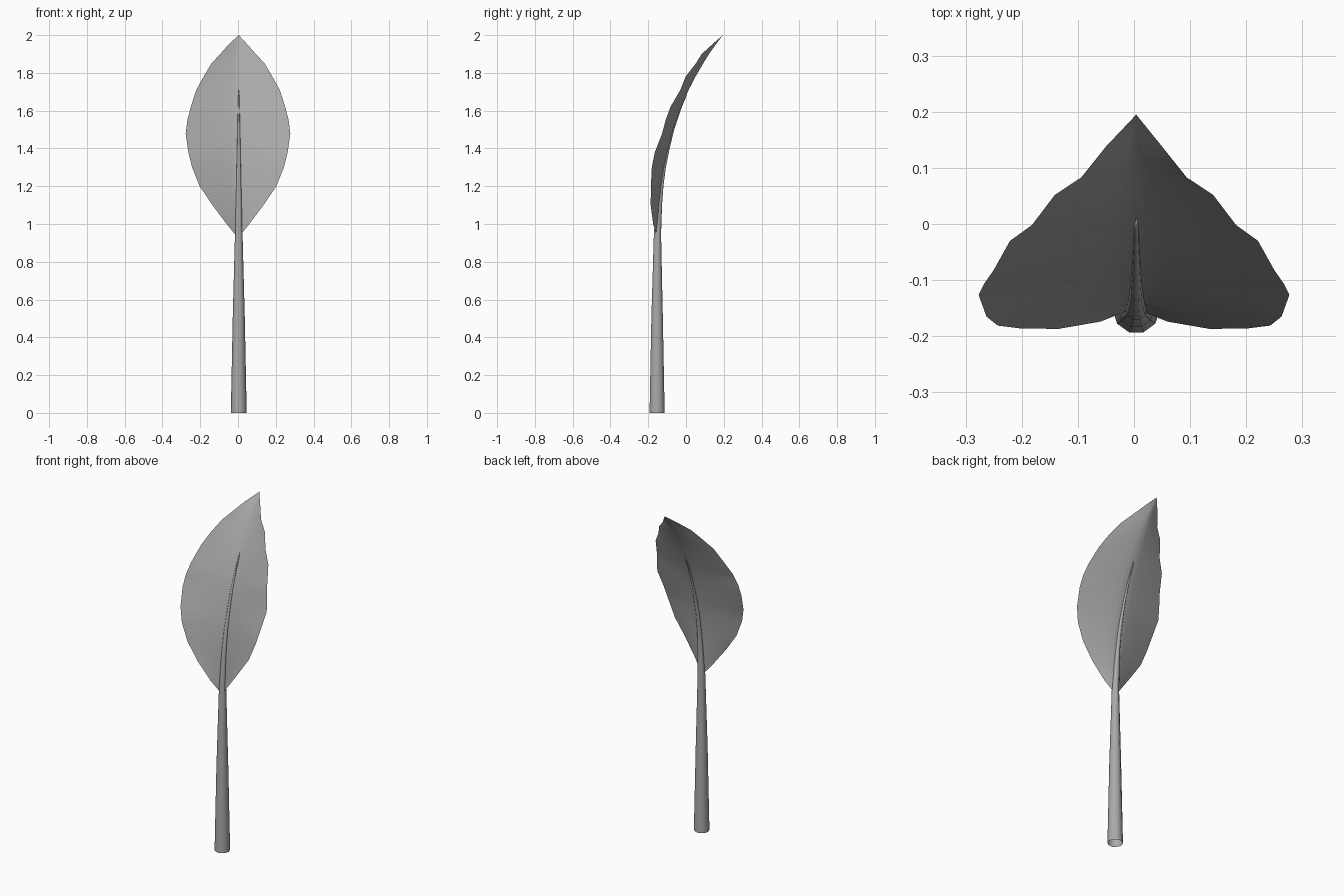
import bpy, bmesh, math

if "Cube" in bpy.data.objects:
    bpy.data.objects.remove(bpy.data.objects["Cube"])

grey = bpy.data.materials.new("mid_grey")
grey.diffuse_color = (0.4, 0.4, 0.4, 1)
grey.use_nodes = True
grey.node_tree.nodes["Principled BSDF"].inputs["Base Color"].default_value = grey.diffuse_color


def make_object(name, bm, angle):
    mesh = bpy.data.meshes.new(name)
    bm.to_mesh(mesh)
    bm.free()
    mesh.materials.append(grey)
    obj = bpy.data.objects.new(name, mesh)
    bpy.context.collection.objects.link(obj)
    bpy.context.view_layer.objects.active = obj
    obj.select_set(True)
    bpy.ops.object.shade_smooth_by_angle(angle=math.radians(angle))
    obj.select_set(False)
    return obj


# Leaf blade: rows of (height, half width, midrib y, edge y)
ROWS = [(0.94, 0.012, -0.150, -0.155), (1.00, 0.060, -0.146, -0.174),
        (1.10, 0.135, -0.140, -0.187), (1.20, 0.203, -0.130, -0.186),
        (1.30, 0.243, -0.115, -0.181), (1.38, 0.263, -0.098, -0.165),
        (1.48, 0.277, -0.073, -0.126), (1.55, 0.268, -0.052, -0.108),
        (1.62, 0.250, -0.025, -0.082), (1.71, 0.221, 0.014, -0.030),
        (1.78, 0.182, 0.050, -0.002), (1.85, 0.141, 0.091, 0.052),
        (1.90, 0.094, 0.122, 0.083), (1.95, 0.050, 0.157, 0.138)]
SIDE = 6
bm = bmesh.new()
grid = []
for z, w, mid, edge in ROWS:
    row = []
    for i in range(-SIDE, SIDE + 1):
        t = i / SIDE
        a = abs(t)
        x = w * t + 0.004 * (1 - a)
        y = mid + (edge - mid) * a ** 1.2
        row.append(bm.verts.new((x, y, z)))
    grid.append(row)
tip = bm.verts.new((0.004, 0.195, 2.0))
for lo, hi in zip(grid, grid[1:]):
    for i in range(2 * SIDE):
        bm.faces.new((lo[i], lo[i + 1], hi[i + 1], hi[i]))
for i in range(2 * SIDE):
    bm.faces.new((grid[-1][i], grid[-1][i + 1], tip))
make_object("leaf_blade", bm, 60)

# Stem: open tapered tube that runs up into the midrib, rings of (height, y, radius)
RINGS = [(0.0, -0.153, 0.042), (0.5, -0.153, 0.032), (0.95, -0.151, 0.020),
         (1.1, -0.142, 0.016), (1.2, -0.132, 0.013), (1.3, -0.117, 0.011),
         (1.4, -0.095, 0.009), (1.5, -0.069, 0.007), (1.6, -0.034, 0.005),
         (1.67, -0.005, 0.004)]
N = 10
bm = bmesh.new()
rings = [[bm.verts.new((0.004 + r * math.cos(2 * math.pi * k / N),
                        y + r * math.sin(2 * math.pi * k / N), z))
          for k in range(N)] for z, y, r in RINGS]
top = bm.verts.new((0.004, 0.012, 1.71))
for lo, hi in zip(rings, rings[1:]):
    for k in range(N):
        j = (k + 1) % N
        bm.faces.new((lo[k], lo[j], hi[j], hi[k]))
for k in range(N):
    bm.faces.new((rings[-1][k], rings[-1][(k + 1) % N], top))
make_object("stem", bm, 50)
